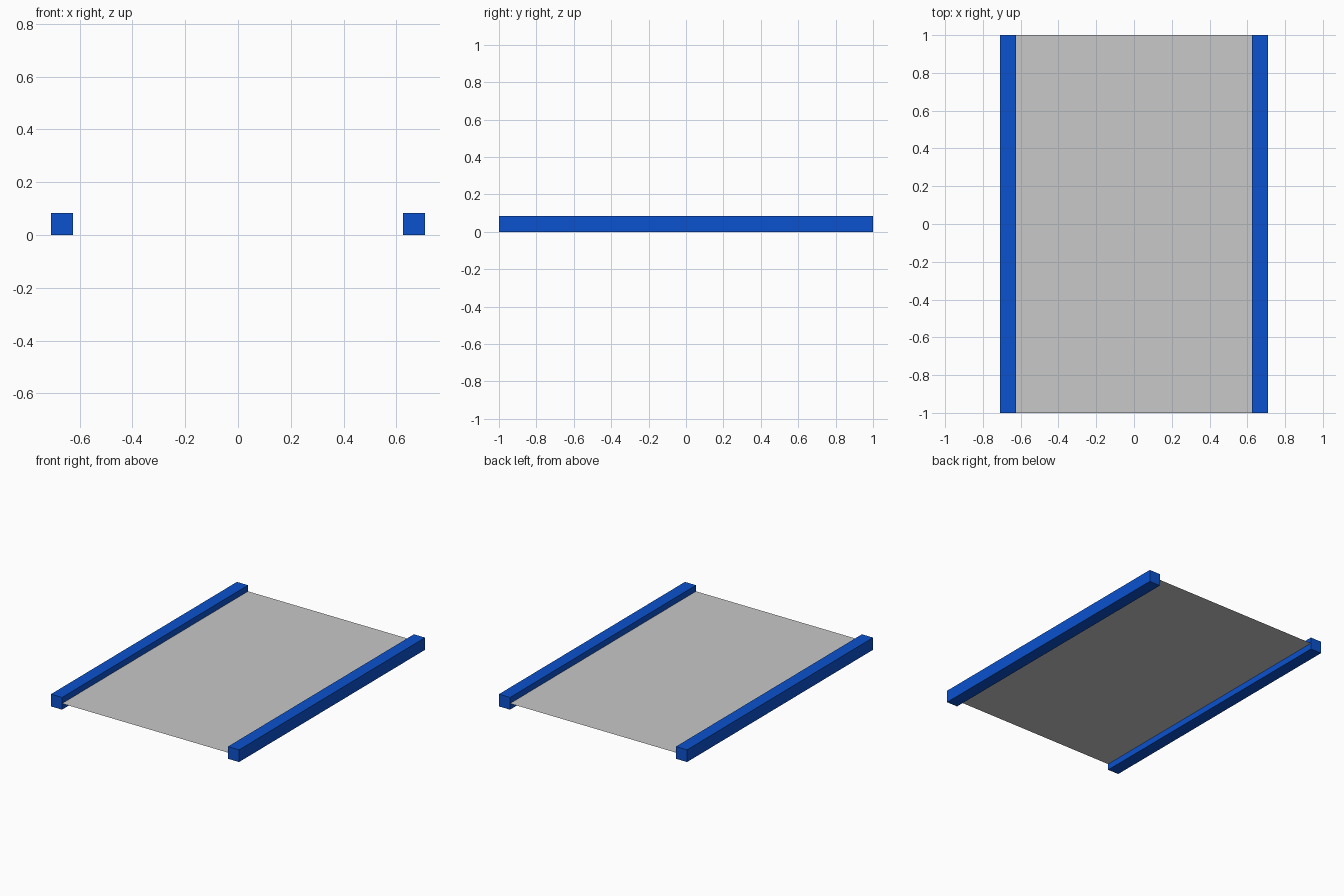
import bpy

if "Cube" in bpy.data.objects:
    bpy.data.objects.remove(bpy.data.objects["Cube"])


def material(name, color):
    m = bpy.data.materials.new(name)
    m.diffuse_color = (*color, 1.0)
    m.use_nodes = True
    m.node_tree.nodes["Principled BSDF"].inputs["Base Color"].default_value = m.diffuse_color
    return m


blue = material("blue", (0.0035, 0.085, 0.62))
grey = material("light grey", (0.58, 0.58, 0.58))

BAR = 1 / 12        # square bar thickness
BAR_X = 2 / 3       # bar centre line
LENGTH = 2.0

# Two square side rails running front to back
for side, name in ((-1, "left_rail"), (1, "right_rail")):
    bpy.ops.mesh.primitive_cube_add(size=1, location=(side * BAR_X, 0, BAR / 2))
    rail = bpy.context.object
    rail.name = name
    rail.scale = (BAR, LENGTH, BAR)
    bpy.ops.object.transform_apply(location=False, rotation=False, scale=True)
    rail.data.materials.append(blue)

# Paper-thin panel stretched between the rail centre lines
bpy.ops.mesh.primitive_plane_add(size=1, location=(0, 0, BAR / 2))
panel = bpy.context.object
panel.name = "panel"
panel.scale = (2 * BAR_X, LENGTH, 1)
bpy.ops.object.transform_apply(location=False, rotation=False, scale=True)
panel.data.materials.append(grey)
